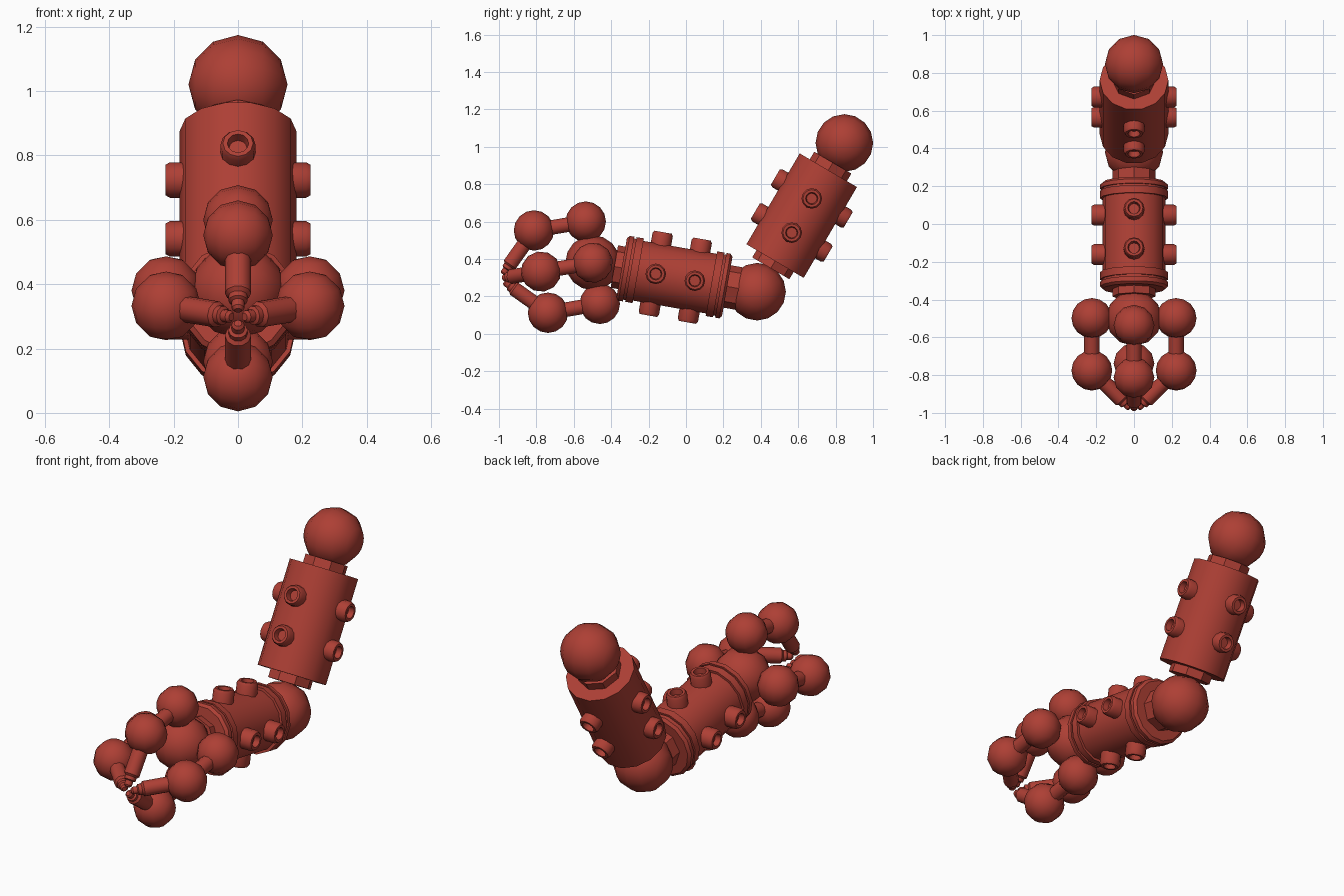
import bpy, bmesh
from math import sin, cos, pi, radians
from mathutils import Vector, Matrix

if "Cube" in bpy.data.objects:
    bpy.data.objects.remove(bpy.data.objects["Cube"])

mat = bpy.data.materials.new("red_plastic")
mat.diffuse_color = (0.42, 0.05, 0.035, 1)
mat.use_nodes = True
mat.node_tree.nodes["Principled BSDF"].inputs["Base Color"].default_value = mat.diffuse_color
X = Vector((1, 0, 0))


def finish(name, bm, angle=40):
    bmesh.ops.recalc_face_normals(bm, faces=bm.faces)
    me = bpy.data.meshes.new(name)
    bm.to_mesh(me)
    bm.free()
    me.materials.append(mat)
    ob = bpy.data.objects.new(name, me)
    bpy.context.collection.objects.link(ob)
    bpy.ops.object.select_all(action='DESELECT')
    ob.select_set(True)
    bpy.context.view_layer.objects.active = ob
    bpy.ops.object.shade_smooth_by_angle(angle=radians(angle))
    return ob


def frame(axis):
    """Two unit vectors square to the axis, the first along x where possible."""
    ref = X if abs(axis.x) < 0.9 else Vector((0, 1, 0))
    u = (ref - axis * ref.dot(axis)).normalized()
    return u, axis.cross(u)


def lathe(name, origin, axis, profile, sides):
    """Turn (radius, distance) points about an axis, capping both ends."""
    axis = axis.normalized()
    u, v = frame(axis)
    bm = bmesh.new()
    rings = []
    for r, d in profile:
        rings.append([bm.verts.new(origin + axis * d
                      + (u * cos(2 * pi * i / sides) + v * sin(2 * pi * i / sides)) * r)
                      for i in range(sides)])
    for a, b in zip(rings, rings[1:]):
        for i in range(sides):
            j = (i + 1) % sides
            bm.faces.new((a[i], a[j], b[j], b[i]))
    bm.faces.new(rings[0])
    bm.faces.new(rings[-1])
    return finish(name, bm)


def ball(name, centre, r, pole=X):
    bm = bmesh.new()
    rot = pole.to_track_quat('Z', 'Y').to_matrix().to_4x4()
    bmesh.ops.create_uvsphere(bm, u_segments=16, v_segments=6, radius=r,
                              matrix=Matrix.Translation(centre) @ rot)
    finish(name, bm)


def studs(name, origin, axis, mid, base):
    """Hollow studs: two in a row on each of four sides."""
    u, v = frame(axis)
    for side, d in enumerate((u, v, -u, -v)):
        for row, s in enumerate((-0.106, 0.106)):
            lathe(f"{name}_{side}_{row}", origin + axis * (mid + s), d,
                  [(0.055, base - 0.04), (0.055, 0.212), (0.047, 0.226),
                   (0.033, 0.226), (0.028, 0.195)], 12)


elbow = Vector((0, 0.38, 0.225))
up = Vector((0, cos(radians(59.6)), sin(radians(59.6))))
out = Vector((0, -cos(radians(10)), sin(radians(10))))

# Joints
shoulder = elbow + up * 0.922
palm = elbow + out * 0.892
ball("shoulder_joint", shoulder, 0.154)
ball("elbow_joint", elbow, 0.154)
ball("palm", palm, 0.147)

# Upper arm with its necks
lathe("upper_arm", elbow, up, [(0.182, 0.19), (0.182, 0.753)], 14)
lathe("upper_arm_core", elbow, up, [(0.115, 0.145), (0.115, 0.80)], 8)
studs("upper_arm_stud", elbow, up, 0.472, 0.18)

# Forearm with a stepped collar at each end
lathe("forearm", elbow, out,
      [(0.165, 0.162), (0.18, 0.175), (0.18, 0.197), (0.17, 0.197), (0.17, 0.208),
       (0.18, 0.208), (0.18, 0.248), (0.166, 0.248),
       (0.166, 0.645), (0.18, 0.645), (0.18, 0.685), (0.17, 0.685), (0.17, 0.697),
       (0.18, 0.697), (0.18, 0.722), (0.165, 0.735)], 14)
lathe("forearm_core", elbow, out, [(0.115, 0.10), (0.115, 0.775)], 8)
studs("forearm_stud", elbow, out, 0.444, 0.165)

# Four fingers around the bent-down hand axis
hand = Vector((0, -cos(radians(9.7)), -sin(radians(9.7))))
hu, hv = frame(hand)
for i, d in enumerate((hu, hv, -hu, -hv)):
    pole = hand.cross(d)
    knuckle = palm + d * 0.223
    middle = knuckle + hand * 0.281
    ball(f"finger_{i}_knuckle", knuckle, 0.108, pole)
    ball(f"finger_{i}_middle_joint", middle, 0.108, pole)
    lathe(f"finger_{i}_link", knuckle, hand, [(0.041, 0.05), (0.041, 0.24)], 10)
    lathe(f"finger_{i}_tip", middle, hand - d,
          [(0.041, 0.05), (0.041, 0.222), (0.03, 0.232), (0.03, 0.25),
           (0.02, 0.255), (0.02, 0.278), (0.012, 0.287)], 10)
